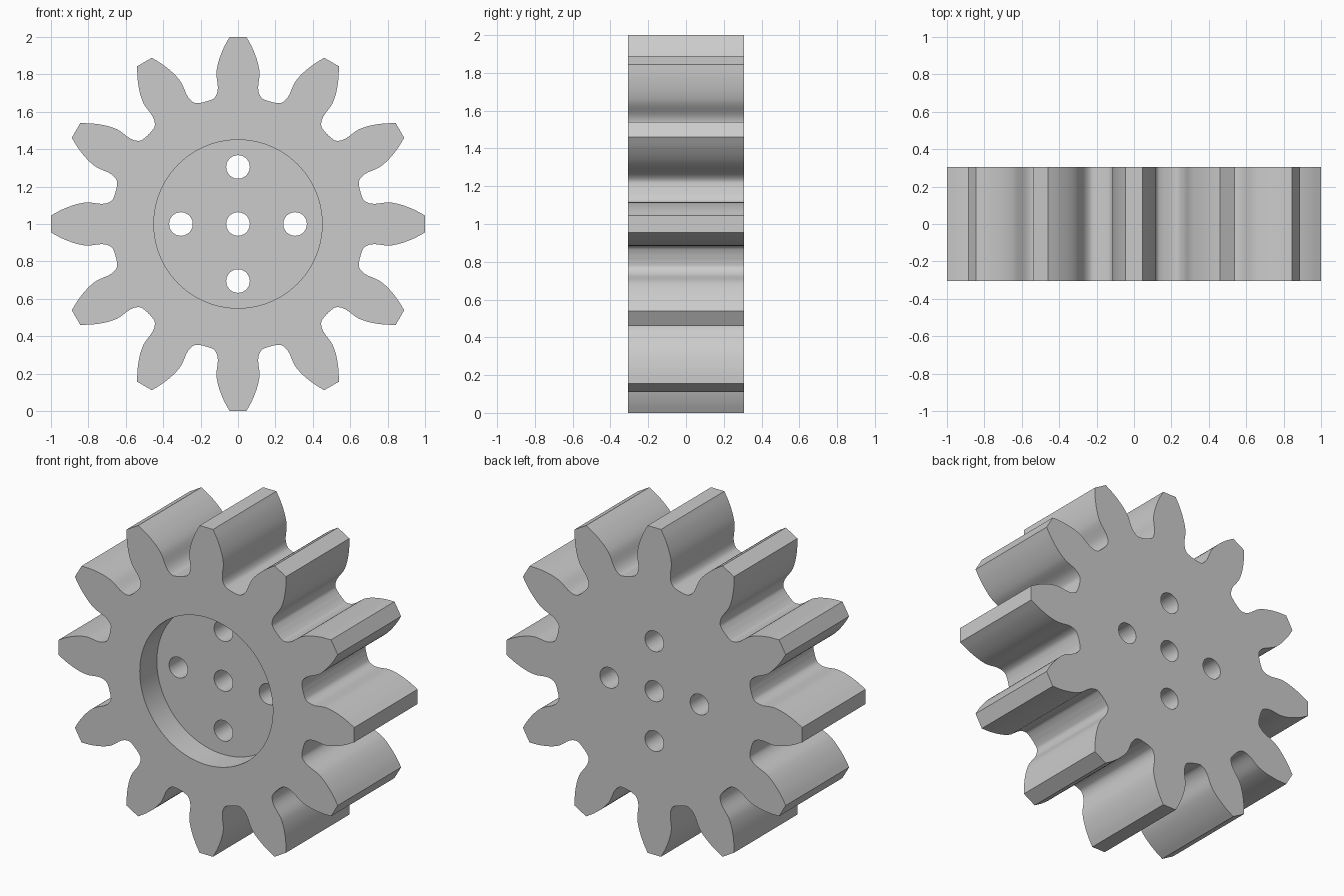
import bpy, bmesh, math
from mathutils import Vector, Matrix

TEETH, HALF_DEPTH, CENTRE_Z = 12, 0.306, 1.0
RECESS_RADIUS, RECESS_DEPTH = 0.45, 0.165
HOLE_RADIUS, HOLE_SPACING = 0.063, 0.305

cube = bpy.data.objects.get("Cube")
if cube:
    bpy.data.objects.remove(cube, do_unlink=True)

grey = bpy.data.materials.new("plain grey")
grey.use_nodes = True
grey.diffuse_color = (0.6, 0.6, 0.6, 1)
grey.node_tree.nodes["Principled BSDF"].inputs["Base Color"].default_value = grey.diffuse_color


def smooth_curve(points, steps=4):
    """Catmull-Rom curve through the points, without the last one."""
    pts = [2 * points[0] - points[1]] + points + [2 * points[-1] - points[-2]]
    out = []
    for a, b, c, d in zip(pts, pts[1:], pts[2:], pts[3:]):
        for i in range(steps):
            t = i / steps
            out.append(0.5 * (2 * b + (c - a) * t + (2 * a - 5 * b + 4 * c - d) * t * t
                              + (3 * b - a - 3 * c + d) * t ** 3))
    return out


def cylinder(name, radius, x, z, y0, y1, segments):
    bpy.ops.mesh.primitive_cylinder_add(
        vertices=segments, radius=radius, depth=y1 - y0,
        location=(x, (y0 + y1) / 2, CENTRE_Z + z), rotation=(math.pi / 2, 0, 0))
    obj = bpy.context.object
    obj.name = name
    obj.hide_render = True
    return obj


# Right flank of the upright tooth, from tip to middle of the root gap
flank = smooth_curve([Vector(p) for p in (
    (0.045, 1.0), (0.075, 0.945), (0.099, 0.885), (0.112, 0.835), (0.115, 0.795),
    (0.108, 0.735), (0.112, 0.70), (0.125, 0.675), (0.146, 0.663), (0.175, 0.653))])
root = Vector((math.sin(math.pi / TEETH), math.cos(math.pi / TEETH))) * 0.677
tooth = [Vector((-p.x, p.y)) for p in reversed(flank)] + flank + [root]

# Gear body: toothed outline extruded front to back
bm = bmesh.new()
outline = []
for k in range(TEETH):
    turn = Matrix.Rotation(-k * math.tau / TEETH, 2)
    for p in tooth:
        q = turn @ p
        outline.append(bm.verts.new((q.x, -HALF_DEPTH, q.y + CENTRE_Z)))
face = bm.faces.new(outline)
sweep = bmesh.ops.extrude_face_region(bm, geom=[face])
bmesh.ops.translate(bm, vec=(0, 2 * HALF_DEPTH, 0),
                    verts=[v for v in sweep["geom"] if isinstance(v, bmesh.types.BMVert)])
bmesh.ops.recalc_face_normals(bm, faces=bm.faces)
mesh = bpy.data.meshes.new("gear")
bm.to_mesh(mesh)
bm.free()
mesh.materials.append(grey)
gear = bpy.data.objects.new("gear", mesh)
bpy.context.collection.objects.link(gear)

# Round front recess, then centre hole and four surrounding holes
cutters = [cylinder("recess_cutter", RECESS_RADIUS, 0, 0,
                    -HALF_DEPTH - 0.1, -HALF_DEPTH + RECESS_DEPTH, 96)]
for dx, dz in ((0, 0), (1, 0), (-1, 0), (0, 1), (0, -1)):
    cutters.append(cylinder("hole_cutter", HOLE_RADIUS, dx * HOLE_SPACING, dz * HOLE_SPACING,
                            -HALF_DEPTH - 0.2, HALF_DEPTH + 0.2, 40))

bpy.ops.object.select_all(action="DESELECT")
gear.select_set(True)
bpy.context.view_layer.objects.active = gear
for cutter in cutters:
    mod = gear.modifiers.new("cut", "BOOLEAN")
    mod.operation, mod.solver, mod.object = "DIFFERENCE", "EXACT", cutter
    bpy.ops.object.modifier_apply(modifier=mod.name)
    bpy.data.objects.remove(cutter, do_unlink=True)

bpy.ops.object.shade_smooth_by_angle(angle=math.radians(30))
